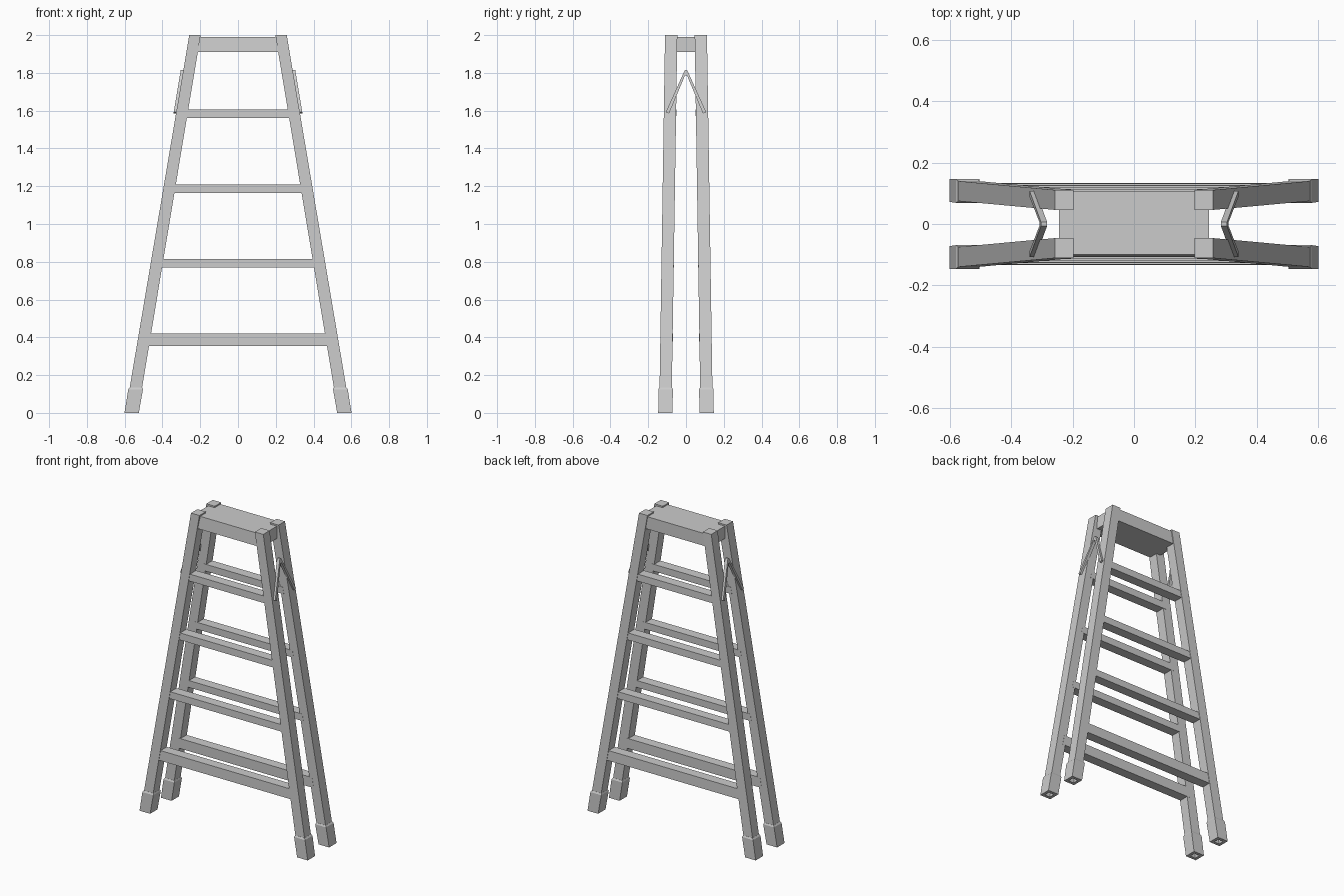
import bpy, bmesh

if "Cube" in bpy.data.objects:
    bpy.data.objects.remove(bpy.data.objects["Cube"])


def x_in(z): return 0.198 + 0.166 * (2 - z)
def x_out(z): return 0.258 + 0.169 * (2 - z)
def y_in(z): return 0.046 + 0.0155 * (2 - z)
def y_out(z): return 0.111 + 0.0155 * (2 - z)


def rect(z, x0, x1, y0, y1):
    return [(x0, y0, z), (x1, y0, z), (x1, y1, z), (x0, y1, z)]


def loft(name, rings, mirror_x=False, mirror_y=False):
    """Skin a stack of four-point rings, cap both ends, mirror as needed."""
    bm = bmesh.new()
    vs = [[bm.verts.new(p) for p in r] for r in rings]
    for a, b in zip(vs, vs[1:]):
        for i in range(4):
            j = (i + 1) % 4
            bm.faces.new((a[i], a[j], b[j], b[i]))
    bm.faces.new(vs[0])
    bm.faces.new(vs[-1])
    bmesh.ops.recalc_face_normals(bm, faces=bm.faces)
    me = bpy.data.meshes.new(name)
    bm.to_mesh(me)
    bm.free()
    ob = bpy.data.objects.new(name, me)
    bpy.context.collection.objects.link(ob)
    if mirror_x or mirror_y:
        m = ob.modifiers.new("mirror", 'MIRROR')
        m.use_axis = (mirror_x, mirror_y, False)
        m.use_mirror_merge = False
    return ob


def leg_ring(z, grow=0.0):
    return rect(z, x_in(z) - grow, x_out(z) + grow, y_in(z) - grow, y_out(z) + grow)


# Four splayed legs
loft("legs", [leg_ring(0.09), leg_ring(2.0)], True, True)

# Rubber feet: sleeves with a hollow underside
loft("feet", [leg_ring(0.08, -0.014), leg_ring(0.0, -0.014), leg_ring(0.0, 0.005),
              leg_ring(0.125, 0.006), leg_ring(0.135, 0.001)], True, True)

# Rungs on both ladder halves
for n, (z0, z1) in enumerate([(0.355, 0.42), (0.77, 0.815), (1.165, 1.21), (1.56, 1.605)]):
    rings = []
    for s in (-1, 1):
        rings.append([(s * (x_in(z) + 0.02), y, z) for z, y in (
            (z0, y_in(z0) - 0.001), (z0, y_out(z0) - 0.003),
            (z1, y_out(z1) - 0.003), (z1, y_in(z1) - 0.001))])
    loft(f"rungs_{n + 1}", rings, mirror_y=True)

# Top platform
loft("top_platform", [rect(1.91, -0.245, 0.245, -0.107, 0.107),
                      rect(1.99, -0.245, 0.245, -0.1, 0.107)])

# Folding braces: an inverted V on each side
def brace_ring(y, z):
    return [(x_out(h) + d, y, h) for h, d in ((z, -0.006), (z, 0.014))] + \
           [(x_out(h) + d, y, h) for h, d in ((z + 0.03, 0.014), (z + 0.03, -0.006))]


end = brace_ring(0.108, 1.59)
end[2] = (end[2][0], 0.09, 1.595 + 0.035)
end[3] = (end[3][0], 0.09, 1.595 + 0.035)
end[0] = (end[0][0], 0.092, 1.585)
end[1] = (end[1][0], 0.092, 1.585)
low = [(x_out(1.59) - 0.006, 0.09, 1.585), (x_out(1.59) + 0.014, 0.09, 1.585),
       (x_out(1.595) + 0.014, 0.107, 1.592), (x_out(1.595) - 0.006, 0.107, 1.592)]
bpy.data.objects  # braces run from the legs up to the centre pivot
loft("side_braces", [low, brace_ring(0.006, 1.785), brace_ring(0.0, 1.785)], True, True)
